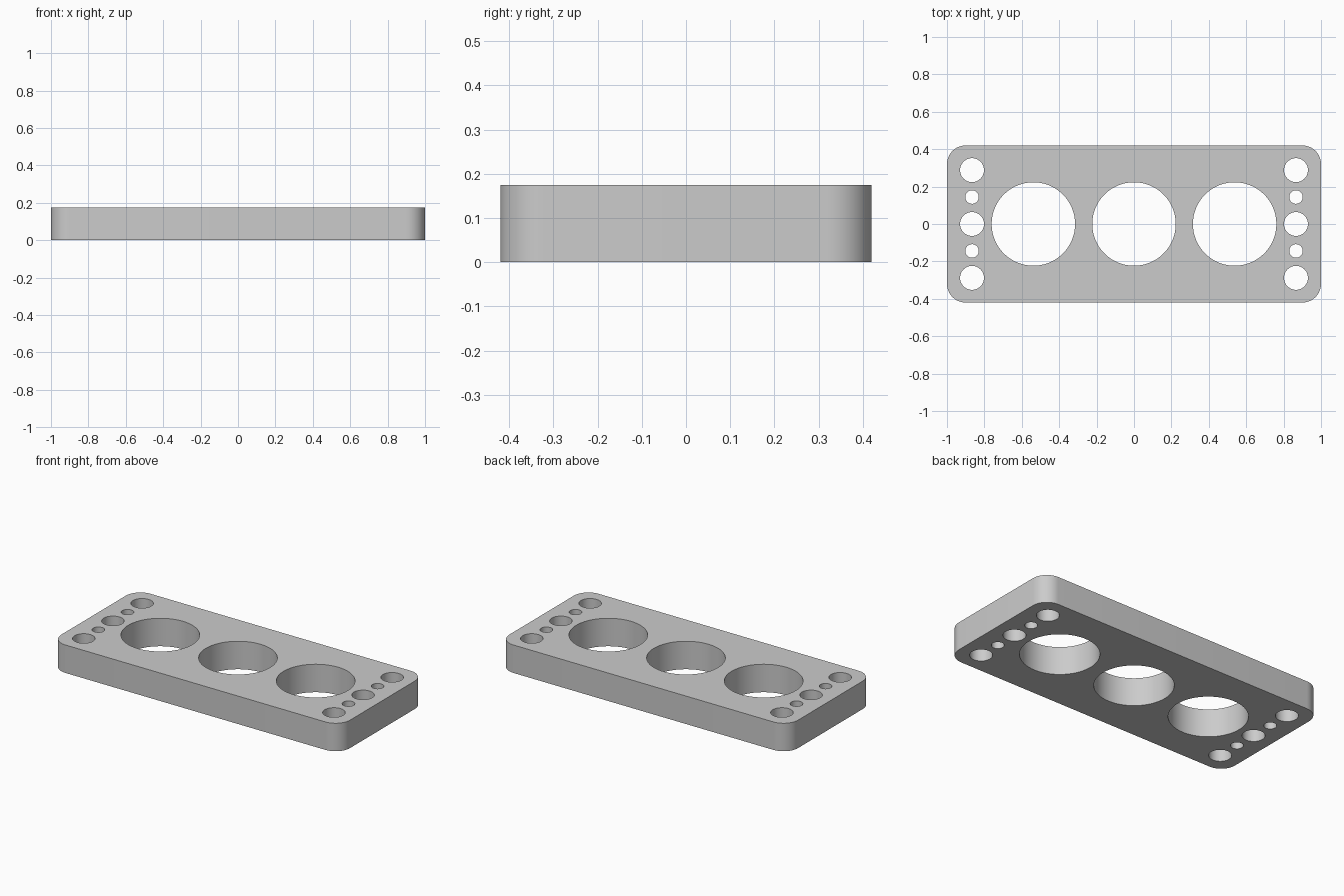
import bpy, bmesh
from math import cos, sin, pi

cube = bpy.data.objects.get("Cube")
if cube:
    bpy.data.objects.remove(cube, do_unlink=True)

LENGTH, WIDTH, HEIGHT, CORNER = 2.0, 0.84, 0.175, 0.1

grey = bpy.data.materials.new("light grey")
grey.use_nodes = True
grey.diffuse_color = (0.6, 0.6, 0.6, 1)
grey.node_tree.nodes["Principled BSDF"].inputs["Base Color"].default_value = grey.diffuse_color


def arc(cx, cy, radius, start, sweep, steps):
    angles = [start + sweep * i / steps for i in range(steps + 1)]
    return [(cx + radius * cos(a), cy + radius * sin(a)) for a in angles]


def add_loop(curve, points):
    spline = curve.splines.new("POLY")
    spline.points.add(len(points) - 1)
    for point, (x, y) in zip(spline.points, points):
        point.co = (x, y, 0, 1)
    spline.use_cyclic_u = True


def add_hole(curve, x, y, radius, steps):
    add_loop(curve, arc(x, y, radius, 0, 2 * pi, steps)[:-1])


# Flat profile, extruded to the plate's thickness
profile = bpy.data.curves.new("plate_profile", "CURVE")
profile.dimensions = "2D"
profile.fill_mode = "BOTH"
profile.extrude = HEIGHT / 2

# Rounded outline
outline = []
for i, (sx, sy) in enumerate([(1, 1), (-1, 1), (-1, -1), (1, -1)]):
    outline += arc(sx * (LENGTH / 2 - CORNER), sy * (WIDTH / 2 - CORNER),
                   CORNER, i * pi / 2, pi / 2, 12)
add_loop(profile, outline)

# Three large openings
for x in (-0.538, 0, 0.538):
    add_hole(profile, x, 0, 0.223, 96)

# Row of alternating bolt and pin holes at each end
for x in (-0.866, 0.866):
    for row in range(-2, 3):
        add_hole(profile, x, row * 0.144, 0.036 if row % 2 else 0.064, 48)

plate = bpy.data.objects.new("drilled_plate", profile)
plate.location.z = HEIGHT / 2
bpy.context.collection.objects.link(plate)
bpy.ops.object.select_all(action="DESELECT")
plate.select_set(True)
bpy.context.view_layer.objects.active = plate
bpy.ops.object.convert(target="MESH")
plate = bpy.context.object

# Weld caps to walls, then shade the walls smooth
bm = bmesh.new()
bm.from_mesh(plate.data)
bmesh.ops.remove_doubles(bm, verts=bm.verts, dist=0.0001)
bmesh.ops.recalc_face_normals(bm, faces=bm.faces)
bm.to_mesh(plate.data)
bm.free()
plate.data.materials.clear()
plate.data.materials.append(grey)
bpy.ops.object.shade_smooth_by_angle(angle=pi / 6)
